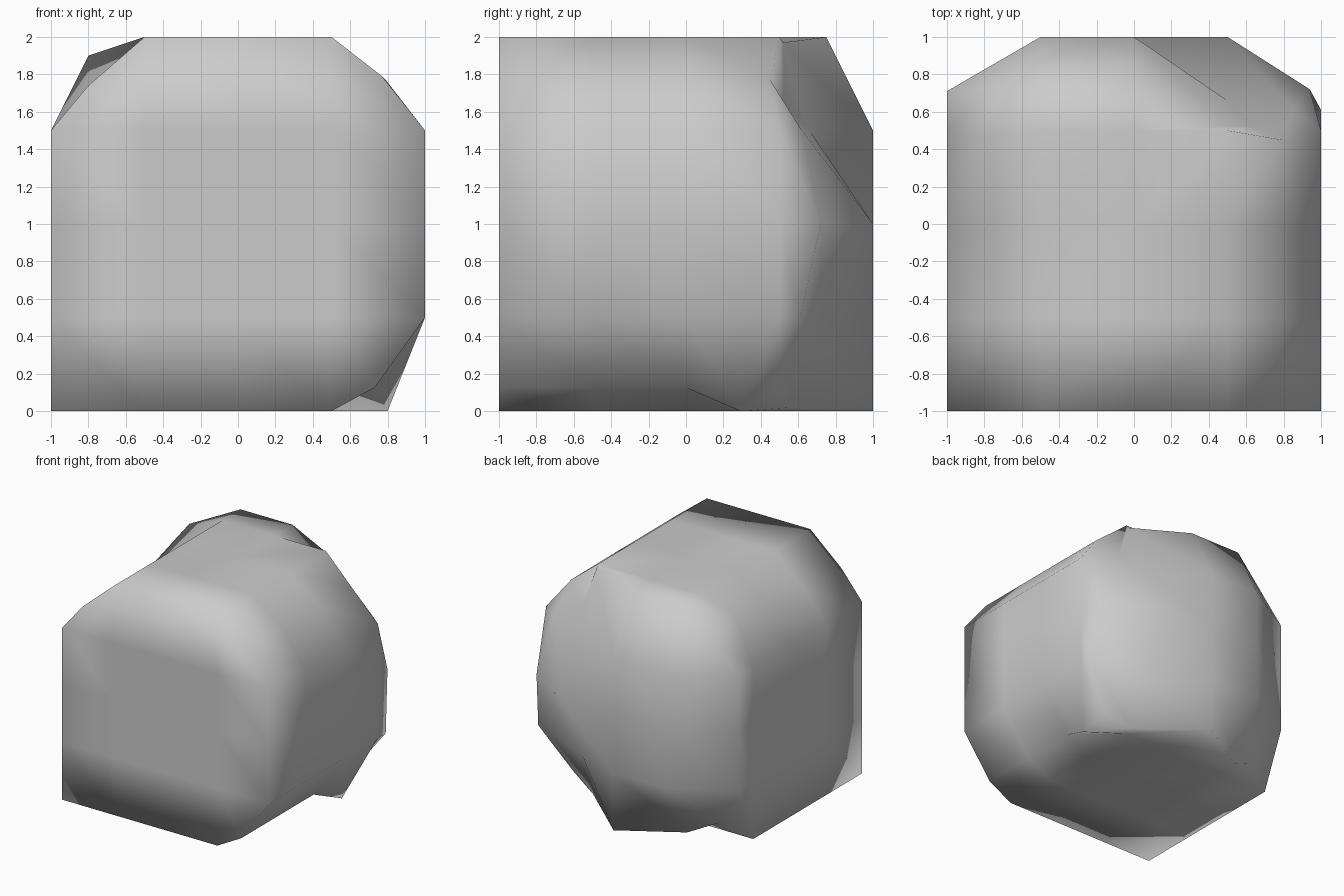
import bpy, bmesh
from mathutils import Vector

if "Cube" in bpy.data.objects:
    bpy.data.objects.remove(bpy.data.objects["Cube"])

bm = bmesh.new()

# Block: cube divided on a half-unit grid
bmesh.ops.create_cube(bm, size=2.0)
bmesh.ops.subdivide_edges(bm, edges=bm.edges[:], cuts=3, use_grid_fill=True)
bmesh.ops.translate(bm, verts=bm.verts[:], vec=(0, 0, 1))
grid = {tuple(round(c * 2) / 2 for c in v.co): v for v in bm.verts}


def move(src, dst):
    grid[tuple(float(c) for c in src)].co = Vector(dst)


# Worn long edges running front to back
for y in (-1, -0.5, 0):
    move((1, y, 2), (0.77, y, 1.79))
    move((-1, y, 2), (-0.8, y, 1.74))
    move((1, y, 0), (0.73, y, 0.125))

# Worn back left upright edge
for z in (0.5, 1, 1.5):
    move((-1, 1, z), (-1, 0.71, z))

# Worn back top edge
for x in (-0.5, 0):
    move((x, 1, 2), (x, 0.75, 2))

# Chipped areas near the back corners
chips = [
    ((1, 0.5, 2), (0.79, 0.45, 1.77)),
    ((-1, 0.5, 2), (-0.8, 0.47, 1.9)),
    ((1, 0.5, 0), (0.8, 0.29, 0)),
    ((0.5, 1, 2), (0.5, 0.52, 1.97)),
    ((1, 1, 2), (0.62, 0.52, 1.65)),
    ((1, 1, 1.5), (0.85, 0.62, 1.5)),
    ((0.5, 1, 1.5), (0.5, 0.66, 1.5)),
    ((1, 1, 1), (0.94, 0.72, 1)),
    ((1, 1, 0.5), (1, 0.61, 0.5)),
    ((0.5, 1, 0.5), (0.5, 0.72, 0.42)),
    ((0.5, 1, 0), (0.5, 0.57, 0.02)),
    ((1, 1, 0), (0.73, 0.5, 0.12)),
    ((-1, 1, 2), (-0.76, 0.72, 1.75)),
    ((-0.5, 1, 0), (-0.5, 0.7, 0)),
    ((-1, 1, 0), (-0.75, 0.62, 0.12)),
]
for src, dst in chips:
    move(src, dst)

# Smooth stone object
for f in bm.faces:
    f.smooth = True
mesh = bpy.data.meshes.new("stone_block")
bm.to_mesh(mesh)
bm.free()
stone = bpy.data.objects.new("stone_block", mesh)
bpy.context.collection.objects.link(stone)
